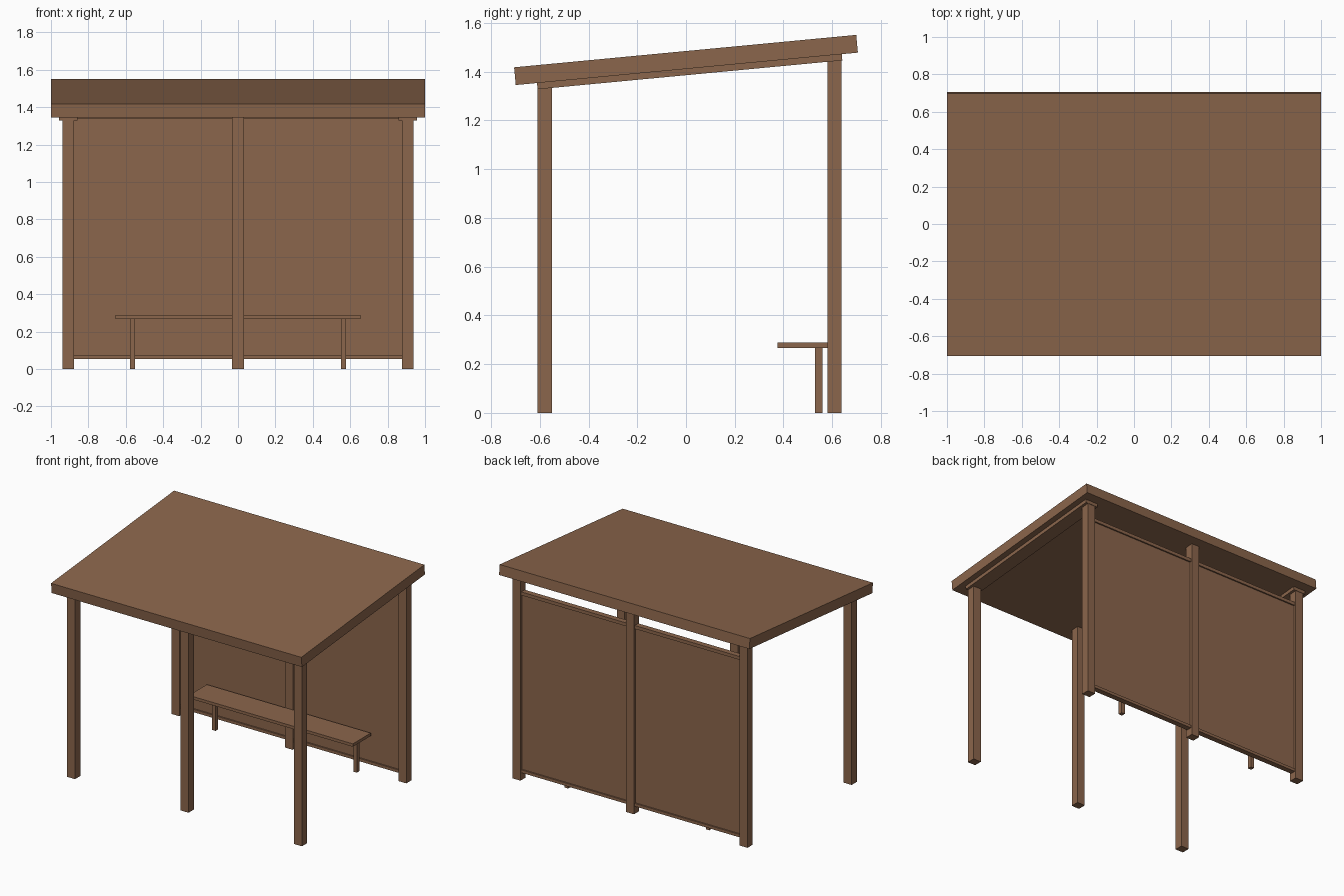
import bpy, math
from mathutils import Matrix, Vector

if "Cube" in bpy.data.objects:
    bpy.data.objects.remove(bpy.data.objects["Cube"])

wood = bpy.data.materials.new("brown wood")
wood.diffuse_color = (0.26, 0.133, 0.072, 1)
wood.use_nodes = True
wood.node_tree.nodes["Principled BSDF"].inputs["Base Color"].default_value = wood.diffuse_color
TILT = math.atan(0.0947)


def roof_under(y):
    # height of the roof underside at depth y
    return 1.345 + 0.0947 * (y + 0.70)


def box(name, x, y, z, tilt=0.0):
    """Box from (min, max) ranges, optionally tilted about its own x axis."""
    c = Vector([(a + b) / 2 for a, b in (x, y, z)])
    d = [b - a for a, b in (x, y, z)]
    bpy.ops.mesh.primitive_cube_add(size=1)
    ob = bpy.context.object
    ob.name = name
    ob.data.transform(Matrix.Translation(c) @ Matrix.Rotation(tilt, 4, 'X') @ Matrix.Diagonal((*d, 1)))
    ob.data.materials.append(wood)
    return ob


# sloping roof slab
box("roof", (-1, 1), (-0.705, 0.705), (1.4115, 1.4845), TILT)

# three front and three back posts, tops cut to the roof slope
for row, y0, y1 in (("front", -0.61, -0.55), ("back", 0.58, 0.639)):
    for side, x in (("left", -0.907), ("middle", 0), ("right", 0.907)):
        post = box(f"{row}_post_{side}", (x - 0.0315, x + 0.0315), (y0, y1), (0, 1))
        for v in post.data.vertices:
            if v.co.z > 0.5:
                v.co.z = roof_under(v.co.y)

# rafters over the end posts
for side, s in (("left", -1), ("right", 1)):
    x = s * 0.907
    box(f"rafter_{side}", (x - 0.05, x + 0.05), (-0.613, 0.643), (1.387, 1.415), TILT)

# back wall: panels and rails between the posts
for side, x in (("left", (-0.877, -0.03)), ("right", (0.03, 0.877))):
    box(f"wall_panel_{side}", x, (0.60, 0.62), (0.065, 1.345))
    box(f"bottom_rail_{side}", x, (0.59, 0.63), (0.054, 0.075))
    box(f"top_rail_{side}", x, (0.59, 0.63), (1.336, 1.36))

# bench
box("bench_seat", (-0.655, 0.655), (0.375, 0.58), (0.267, 0.288))
for side, x in (("left", -0.564), ("right", 0.564)):
    box(f"bench_leg_{side}", (x - 0.014, x + 0.014), (0.53, 0.56), (0, 0.267))
